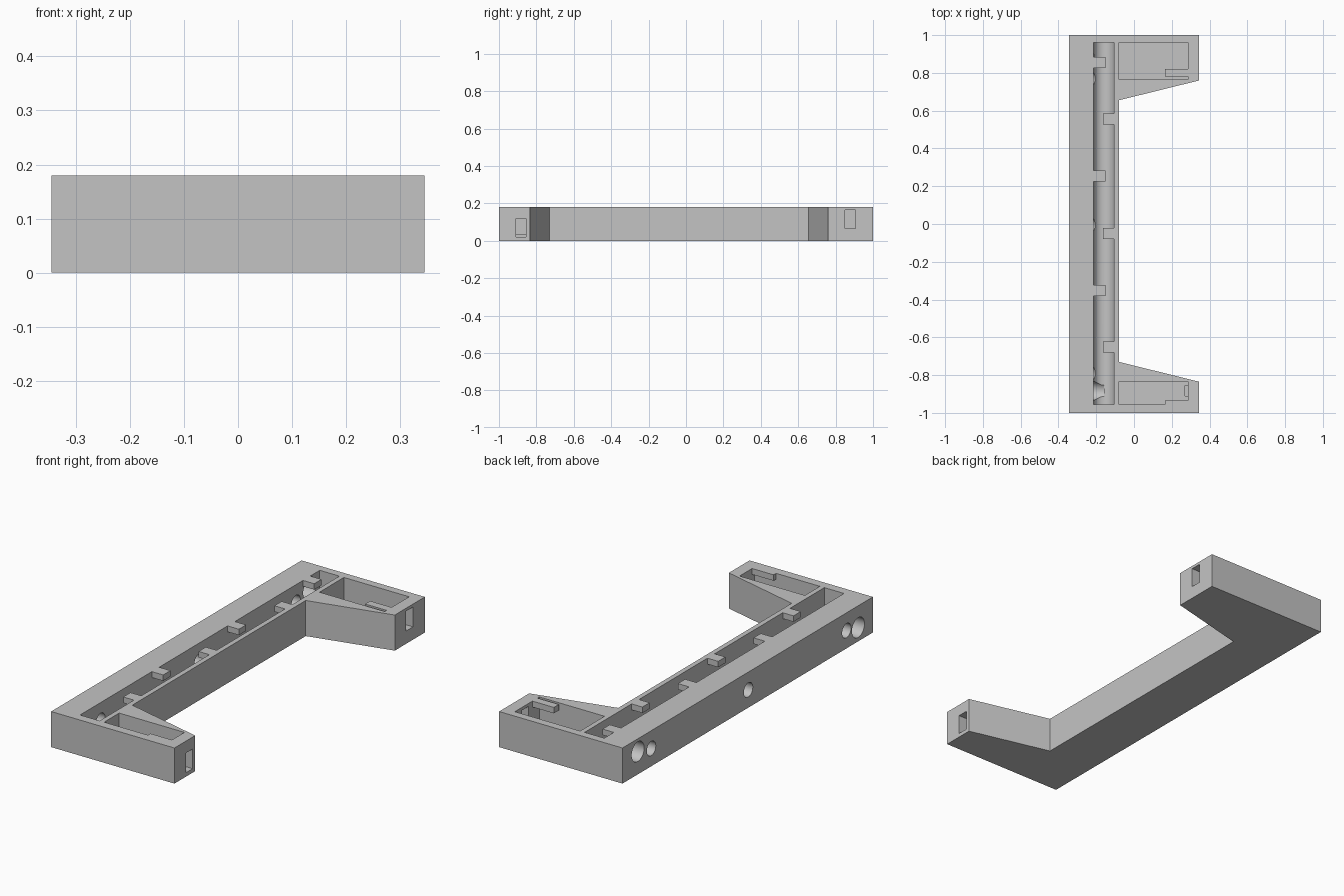
import bpy, bmesh, math

cube = bpy.data.objects.get("Cube")
if cube:
    bpy.data.objects.remove(cube, do_unlink=True)

H = 0.18       # frame height
FLOOR = 0.035  # pocket floor
TAB = 0.03     # tab thickness

grey = bpy.data.materials.new("light_grey")
grey.use_nodes = True
grey.diffuse_color = (0.55, 0.55, 0.55, 1)
grey.node_tree.nodes["Principled BSDF"].inputs["Base Color"].default_value = (0.55, 0.55, 0.55, 1)


def prism(name, points, vec):
    """Extrude a closed 3D outline along vec."""
    bm = bmesh.new()
    face = bm.faces.new([bm.verts.new(p) for p in points])
    new = bmesh.ops.extrude_face_region(bm, geom=[face])["geom"]
    bmesh.ops.translate(bm, vec=vec, verts=[v for v in new if isinstance(v, bmesh.types.BMVert)])
    bmesh.ops.recalc_face_normals(bm, faces=bm.faces)
    mesh = bpy.data.meshes.new(name)
    bm.to_mesh(mesh)
    bm.free()
    mesh.materials.append(grey)
    obj = bpy.data.objects.new(name, mesh)
    bpy.context.collection.objects.link(obj)
    return obj


def box(name, x0, x1, y0, y1, z0, z1):
    return prism(name, [(x0, y0, z0), (x1, y0, z0), (x1, y1, z0), (x0, y1, z0)], (0, 0, z1 - z0))


def activate(obj):
    bpy.ops.object.select_all(action='DESELECT')
    obj.select_set(True)
    bpy.context.view_layer.objects.active = obj


def cut(target, cutter):
    cutter.hide_render = True
    mod = target.modifiers.new("cut", 'BOOLEAN')
    mod.operation, mod.solver, mod.object = 'DIFFERENCE', 'EXACT', cutter
    activate(target)
    bpy.ops.object.modifier_apply(modifier=mod.name)
    bpy.data.objects.remove(cutter, do_unlink=True)


# C-shaped frame with two tapered arms
outline = [(-0.345, -1), (0.345, -1), (0.345, -0.835), (-0.08, -0.73),
           (-0.08, 0.655), (0.345, 0.76), (0.345, 1), (-0.345, 1)]
frame = prism("frame", [(x, y, 0) for x, y in outline], (0, 0, H))

# Long wiring channel with a rounded bottom
mid, rad, zc = -0.16, 0.055, 0.085
arc = [(mid + rad * math.cos(a), -0.955, zc + rad * math.sin(a))
       for a in (math.pi + math.pi * i / 20 for i in range(21))]
channel = [(mid - rad, -0.955, H + 0.1)] + arc + [(mid + rad, -0.955, H + 0.1)]
cut(frame, prism("channel_cutter", channel, (0, 1.915, 0)))

# Arm pockets
for y0, y1 in ((0.765, 0.96), (-0.955, -0.835)):
    cut(frame, box("pocket_cutter", -0.08, 0.285, y0, y1, FLOOR, H + 0.1))

# Slots through the arm ends
for y0, z0 in ((0.85, 0.065), (-0.91, 0.02)):
    cut(frame, box("slot_cutter", 0.27, 0.4, y0, y0 + 0.055, z0, z0 + 0.1))

# Round holes through the outer wall into the channel
for y, z, r in ((0.877, 0.115, 0.05), (0.77, 0.09, 0.036), (-0.005, 0.09, 0.036),
                (-0.79, 0.09, 0.036), (-0.883, 0.07, 0.05)):
    ring = [(-0.4, y + r * math.cos(t), z + r * math.sin(t))
            for t in (math.tau * i / 32 for i in range(32))]
    cut(frame, prism("hole_cutter", ring, (0.4 + mid, 0, 0)))

activate(frame)
bpy.ops.object.shade_smooth_by_angle(angle=math.radians(30))

# Retaining tabs alternating along the channel
for i, y in enumerate((0.855, 0.555, 0.253, -0.05, -0.352, -0.652)):
    x0, x1 = (-0.215, -0.152) if i % 2 == 0 else (-0.165, -0.105)
    box("channel_tab", x0, x1, y - 0.029, y + 0.029, H - TAB, H)

# Retaining tabs in the arm pockets
for y0, y1 in ((0.78, 0.82), (-0.955, -0.935)):
    box("pocket_tab", 0.165, 0.285, y0, y1, H - TAB, H)
